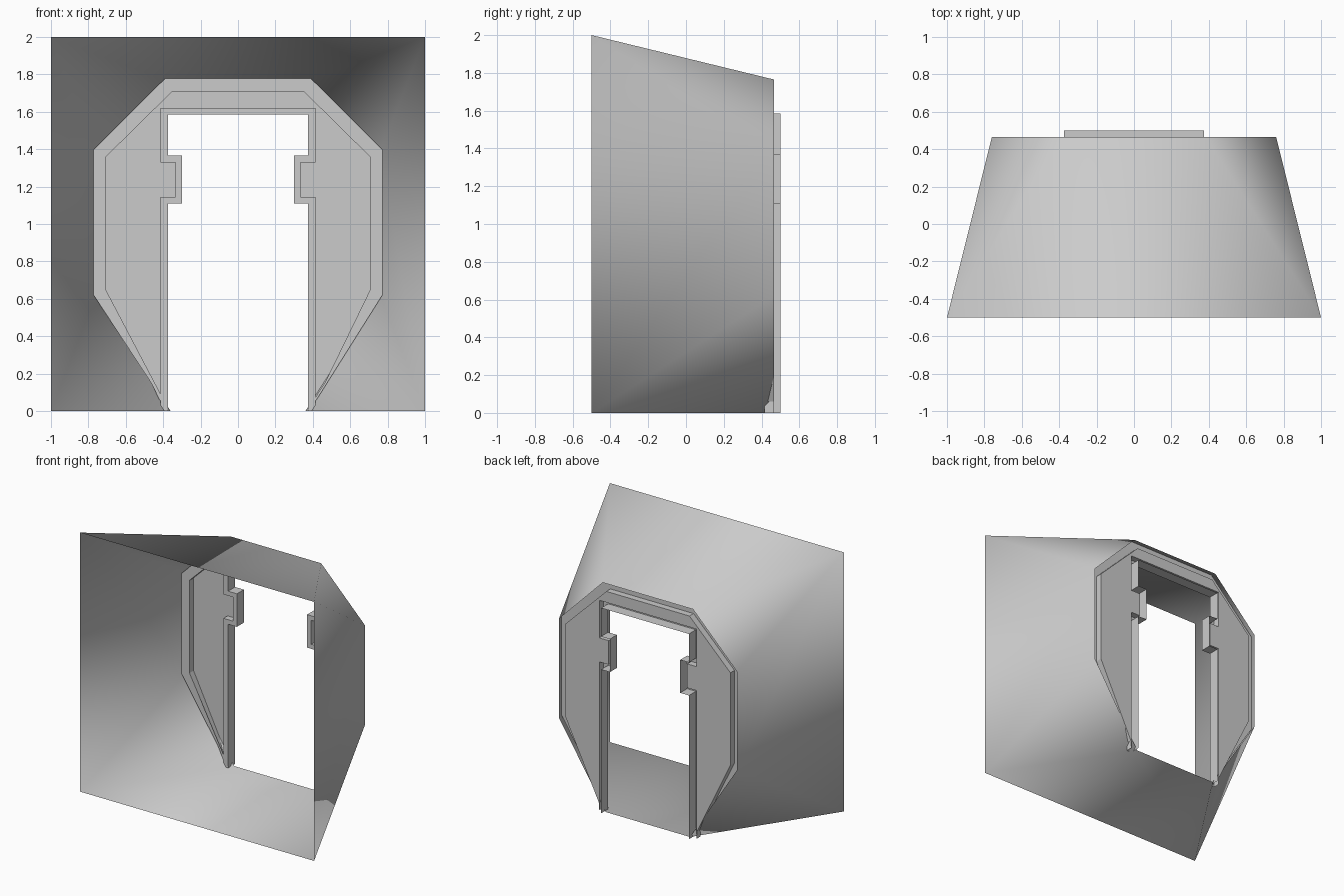
import bpy

cube = bpy.data.objects.get("Cube")
if cube:
    bpy.data.objects.remove(cube, do_unlink=True)

grey = bpy.data.materials.new("light grey")
grey.use_nodes = True
grey.diffuse_color = (0.6, 0.6, 0.6, 1)
grey.node_tree.nodes["Principled BSDF"].inputs["Base Color"].default_value = (0.6, 0.6, 0.6, 1)

BACK, GROOVE, LIP = 0.465, 0.415, 0.5


def mirrored(half):
    """Full open outline, right foot over the top to the left foot."""
    return half + [(-x, z) for x, z in reversed(half)]


def at(outline, y):
    return [(x, y, z) for x, z in outline]


def make(name, verts, faces, smooth=False):
    mesh = bpy.data.meshes.new(name)
    mesh.from_pydata(verts, [], faces)
    mesh.materials.append(grey)
    mesh.polygons.foreach_set("use_smooth", [smooth] * len(faces))
    obj = bpy.data.objects.new(name, mesh)
    bpy.context.collection.objects.link(obj)
    return obj


def strip(name, a, b):
    """Band of quads between two matching open outlines."""
    n = len(a)
    return make(name, a + b, [(i, i + 1, n + i + 1, n + i) for i in range(n - 1)])


# Outlines
octagon = mirrored([(0.36, 0), (0.76, 0.62), (0.76, 1.385), (0.385, 1.765)])
panel_edge = mirrored([(0.42, 0.06), (0.705, 0.645), (0.705, 1.36), (0.355, 1.705)])
door = mirrored([(0.375, 0), (0.375, 1.11), (0.3, 1.11), (0.3, 1.365),
                 (0.375, 1.365), (0.375, 1.585)])
door_border = mirrored([(0.415, 0), (0.415, 1.145), (0.335, 1.145), (0.335, 1.33),
                        (0.415, 1.33), (0.415, 1.62)])

# Tapering shell from a square mouth to the octagonal back
mouth = [(1, -0.5, 0), (1, -0.5, 2), (-1, -0.5, 2), (-1, -0.5, 0)]
make("tapered_shell", mouth + at(octagon, BACK), [
    (0, 5, 4), (0, 1, 6, 5), (1, 7, 6), (1, 2, 8, 7),
    (2, 9, 8), (2, 3, 10, 9), (3, 11, 10), (3, 0, 4, 11)], smooth=True)

# Sunken rim around the back panel, meeting the shell wall
rim_outer = [(x * 1.016, z if z < 1 else z + 0.012) for x, z in octagon]
strip("rim_floor", at(rim_outer, GROOVE), at(panel_edge, GROOVE))
strip("rim_wall", at(panel_edge, GROOVE), at(panel_edge, BACK))

# Raised panel with the doorway cut out
outline = at(panel_edge + door_border[::-1], BACK)
make("back_panel", outline, [tuple(range(len(outline)))])

# Sunken door border and the lip of the doorway
strip("door_border_wall", at(door_border, BACK), at(door_border, GROOVE))
strip("door_border_floor", at(door_border, GROOVE), at(door, GROOVE))
strip("doorway_lip", at(door, GROOVE), at(door, LIP))
